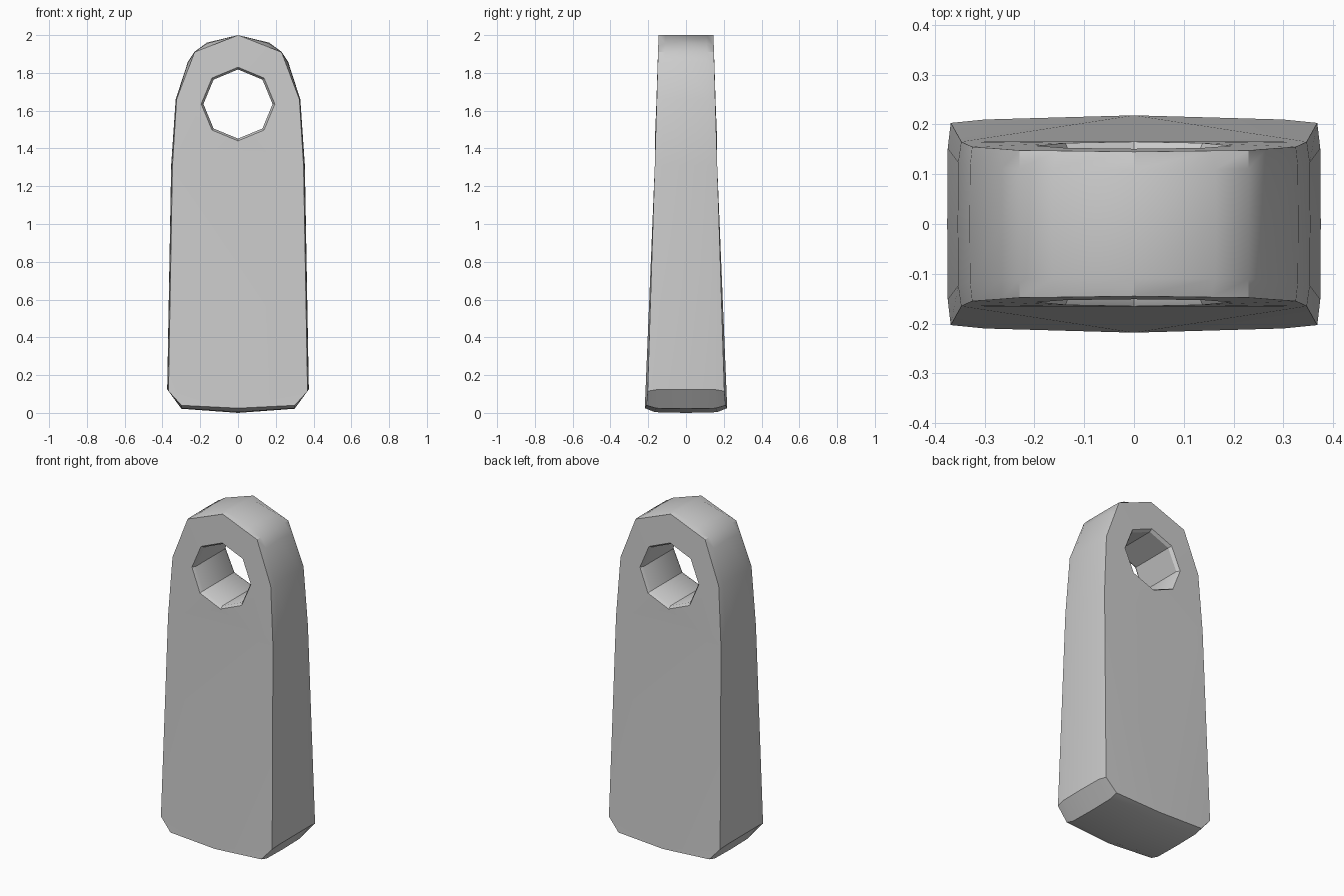
import bpy, bmesh, math

if "Cube" in bpy.data.objects:
    bpy.data.objects.remove(bpy.data.objects["Cube"])

# Right half of the outline: edge x, z then mid-thickness x, z (sides puff out)
HALF = [
    (0.0, 2.0, 0.0, 2.0), (0.155, 1.939, 0.165, 1.96), (0.23, 1.91, 0.23, 1.912),
    (0.266, 1.815, 0.265, 1.86), (0.325, 1.66, 0.33, 1.66),
    (0.347, 1.31, 0.354, 1.31), (0.368, 0.115, 0.375, 0.125),
    (0.30, 0.04, 0.30, 0.022), (0.0, 0.025, 0.0, 0.0),
]
OUTLINE = HALF + [(-a, b, -c, d) for a, b, c, d in reversed(HALF[1:-1])]
HOLE_Z = 1.635


def half_depth(x, z):
    # Slab tapers towards the top and crowns slightly across its width
    if z > 1.66:
        d = 0.145 + (2.0 - z) / 0.34 * 0.012
    else:
        d = 0.157 + (1.66 - z) / 1.63 * 0.061
    return d - 0.012 * (x / 0.37) ** 2 * min(1.0, (2.0 - z) / 1.5)


def add_loop(bm, pts, side):
    return [bm.verts.new((x, side * half_depth(x, z), z)) for x, z in pts]


def skin(bm, loops):
    for a, b in zip(loops, loops[1:]):
        n = len(a)
        for i in range(n):
            j = (i + 1) % n
            bm.faces.new((a[i], a[j], b[j], b[i]))


def loop_edges(bm, loop):
    return [bm.edges.get((loop[i - 1], loop[i])) for i in range(len(loop))]


bm = bmesh.new()

# Outer wall
outer = []
for side, puff in ((-1, 0), (-0.75, 0.85), (0, 1), (0.75, 0.85), (1, 0)):
    pts = [(a + (c - a) * puff, b + (d - b) * puff) for a, b, c, d in OUTLINE]
    outer.append(add_loop(bm, pts, side))
skin(bm, outer)

# Octagonal hole wall with a small lip
inner = []
for side, r in ((-1, 0.195), (-0.88, 0.183), (0.88, 0.183), (1, 0.195)):
    pts = [(r * math.sin(k * math.pi / 4), HOLE_Z + r * math.cos(k * math.pi / 4))
           for k in range(8)]
    inner.append(add_loop(bm, pts, side))
skin(bm, inner)

# Front and back faces around the hole
for k, ny in ((0, -1), (-1, 1)):
    bmesh.ops.triangle_fill(
        bm, use_beauty=True, normal=(0, ny, 0),
        edges=loop_edges(bm, outer[k]) + loop_edges(bm, inner[k]))
bmesh.ops.recalc_face_normals(bm, faces=bm.faces[:])

mesh = bpy.data.meshes.new("pendant_slab")
bm.to_mesh(mesh)
bm.free()
slab = bpy.data.objects.new("pendant_slab", mesh)
bpy.context.collection.objects.link(slab)
bpy.context.view_layer.objects.active = slab
slab.select_set(True)
bpy.ops.object.shade_smooth_by_angle(angle=math.radians(30))
